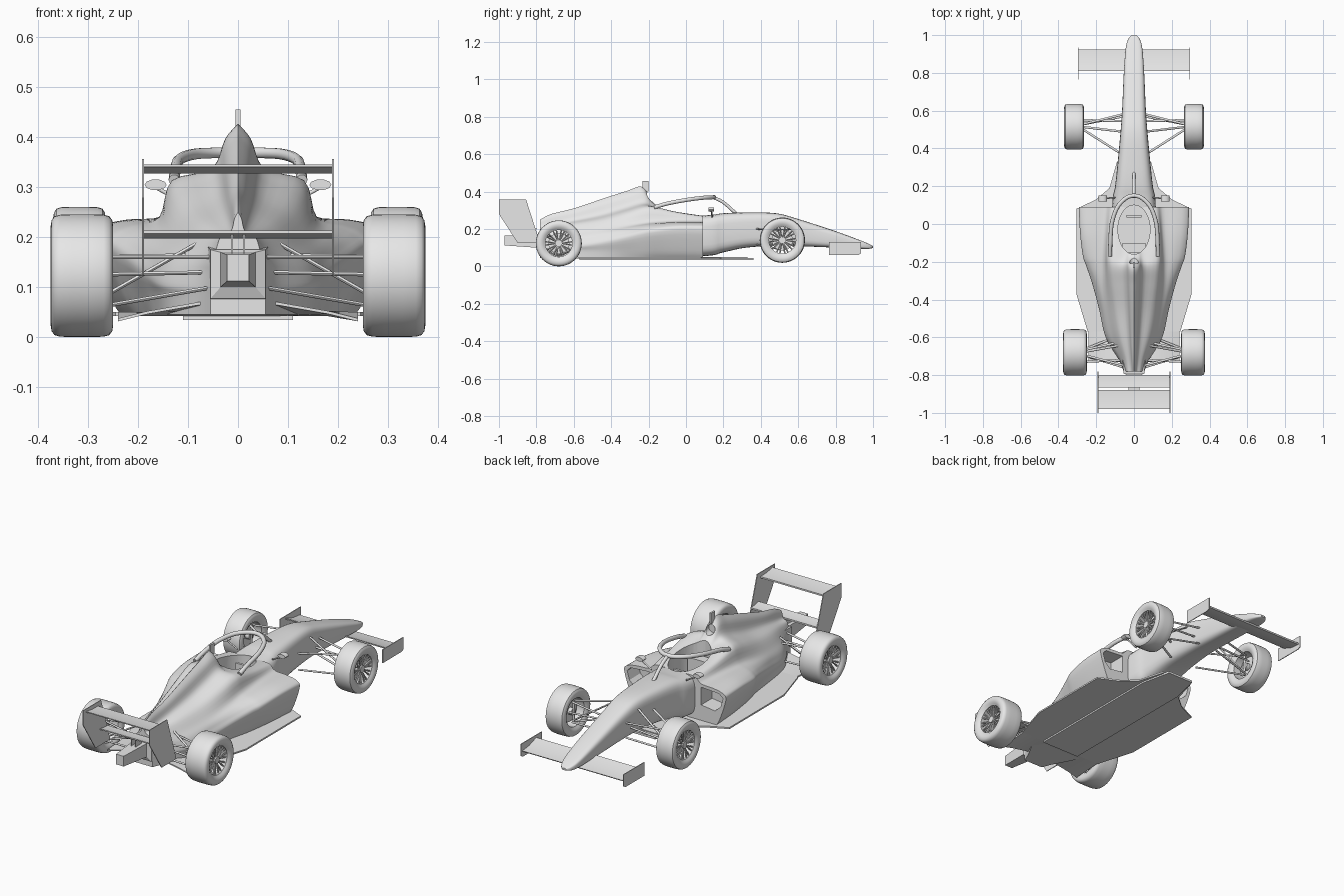
import bpy, bmesh, math
from mathutils import Vector

grey = bpy.data.materials.new("light_grey")
grey.diffuse_color = (0.8, 0.8, 0.8, 1)


def finish(name, bm, angle=40):
    bmesh.ops.recalc_face_normals(bm, faces=bm.faces)
    me = bpy.data.meshes.new(name)
    bm.to_mesh(me)
    bm.free()
    me.materials.append(grey)
    ob = bpy.data.objects.new(name, me)
    bpy.context.collection.objects.link(ob)
    shade(ob, angle)
    return ob


def activate(ob):
    bpy.ops.object.select_all(action='DESELECT')
    ob.select_set(True)
    bpy.context.view_layer.objects.active = ob


def shade(ob, angle=40):
    activate(ob)
    bpy.ops.object.shade_smooth_by_angle(angle=math.radians(angle))


def add_loft(bm, rings, loop=False):
    vs = [[bm.verts.new(p) for p in r] for r in rings]
    n = len(vs[0])
    for a, b in zip(vs, vs[1:] + vs[:1] if loop else vs[1:]):
        for i in range(n):
            bm.faces.new((a[i], a[(i + 1) % n], b[(i + 1) % n], b[i]))
    if not loop:
        bm.faces.new(vs[0])
        bm.faces.new(vs[-1])


def loft(name, rings, loop=False, angle=40):
    bm = bmesh.new()
    add_loft(bm, rings, loop)
    return finish(name, bm, angle)


def spline(pts, n):
    """Smooth curve through tuples of any length."""
    out = []
    for i in range(len(pts) - 1):
        p0, p1, p2 = pts[max(i - 1, 0)], pts[i], pts[i + 1]
        p3 = pts[min(i + 2, len(pts) - 1)]
        for k in range(n):
            t = k / n
            out.append(tuple(0.5 * (2 * b + (c - a) * t + (2 * a - 5 * b + 4 * c - d) * t * t
                                    + (3 * b - a - 3 * c + d) * t ** 3)
                             for a, b, c, d in zip(p0, p1, p2, p3)))
    return out + [tuple(pts[-1])]


def prism(name, pts, axis, a, b):
    def put(p, h):
        q = list(p)
        q.insert(axis, h)
        return q
    return loft(name, [[put(p, a) for p in pts], [put(p, b) for p in pts]], angle=30)


def box(name, x0, x1, y0, y1, z0, z1):
    return prism(name, [(x0, y0), (x1, y0), (x1, y1), (x0, y1)], 2, z0, z1)


def add_tube(bm, pts, r, seg=10, flat=1.0):
    pts = [Vector(p) for p in pts]
    rings = []
    for i, p in enumerate(pts):
        q = (pts[min(i + 1, len(pts) - 1)] - pts[max(i - 1, 0)]).to_track_quat('Z', 'Y')
        rings.append([p + q @ Vector((r * math.cos(a), r * flat * math.sin(a), 0))
                      for a in (2 * math.pi * k / seg for k in range(seg))])
    add_loft(bm, rings)


def tubes(name, paths, r, flat=1.0):
    bm = bmesh.new()
    for p in paths:
        add_tube(bm, p, r, 10, flat)
    return finish(name, bm)


def cut(ob, cutter):
    m = ob.modifiers.new("cut", 'BOOLEAN')
    m.operation, m.solver, m.object = 'DIFFERENCE', 'EXACT', cutter
    activate(ob)
    bpy.ops.object.modifier_apply(modifier=m.name)
    shade(ob)


# Engine cover and sidepods: y, crest, shoulder w/z, waist w/z, pod w/z, base w
hull_stations = [
    (-0.78, 0.25, 0.035, 0.20, 0.045, 0.17, 0.055, 0.14, 0.055),
    (-0.72, 0.28, 0.045, 0.205, 0.065, 0.17, 0.08, 0.14, 0.08),
    (-0.60, 0.31, 0.075, 0.225, 0.11, 0.18, 0.15, 0.145, 0.14),
    (-0.45, 0.36, 0.10, 0.25, 0.14, 0.20, 0.185, 0.165, 0.165),
    (-0.32, 0.402, 0.12, 0.285, 0.155, 0.222, 0.22, 0.19, 0.18),
    (-0.23, 0.424, 0.13, 0.31, 0.158, 0.235, 0.25, 0.21, 0.20),
    (-0.17, 0.335, 0.132, 0.312, 0.158, 0.24, 0.27, 0.22, 0.21),
    (-0.05, 0.29, 0.128, 0.288, 0.155, 0.242, 0.285, 0.232, 0.225),
    (0.09, 0.275, 0.115, 0.268, 0.15, 0.24, 0.292, 0.232, 0.235),
]
rings = []
for y, zc, ws, zs, wn, zn, wp, zp, wl in spline(hull_stations, 6):
    d = zc - zs
    half = spline([(0, zc), (0.2 * ws, zc - 0.25 * d), (0.4 * ws, zc - 0.75 * d), (ws, zs),
                   (wn, zn), (0.5 * (wn + wp), zp + 0.3 * (zn - zp)), (0.94 * wp, zp - 0.01),
                   (wp, zp - 0.04), (0.4 * wp + 0.6 * wl, 0.085), (wl, 0.045)], 4)
    rings.append([(x, y, z) for x, z in half] + [(-x, y, z) for x, z in half[:0:-1]])
hull = loft("engine_cover_and_sidepods", rings)

# Nose and tub: y, half width, top, bottom
tub_stations = [(-0.26, 0.12, 0.25, 0.05), (0.10, 0.115, 0.272, 0.055), (0.20, 0.10, 0.284, 0.075),
                (0.32, 0.087, 0.288, 0.10), (0.48, 0.072, 0.284, 0.11), (0.60, 0.063, 0.253, 0.108),
                (0.80, 0.054, 0.188, 0.10), (0.93, 0.044, 0.14, 0.094), (0.98, 0.03, 0.119, 0.094),
                (1.0, 0.012, 0.109, 0.099)]
rings = []
for y, w, zt, zb in spline(tub_stations, 5):
    ring = []
    for k in range(32):
        c, s = math.cos(k * math.pi / 16), math.sin(k * math.pi / 16)
        ring.append((math.copysign(w * abs(c) ** 0.5, c), y,
                     (zt + zb) / 2 + math.copysign((zt - zb) / 2 * abs(s) ** 0.5, s)))
    rings.append(ring)
tub = loft("nose_and_tub", rings)

# Openings: cockpit, sidepod intakes and roll hoop intake
oval = [(0.085 * math.cos(a), -0.03 + 0.13 * math.sin(a))
        for a in (math.pi * k / 20 for k in range(40))]
cutters = [prism("cockpit_cutter", oval, 2, 0.12, 0.5)]
cut(tub, cutters[0])
cut(hull, cutters[0])
for s in (1, -1):
    outline = [(0.15, 0.13), (0.23, 0.12), (0.262, 0.15), (0.275, 0.195), (0.255, 0.215), (0.15, 0.222)]
    c = prism("intake_cutter", [(s * x, z) for x, z in outline], 1, 0.0, 0.2)
    cutters.append(c)
    cut(hull, c)
hoop = [(0.024 * math.cos(k * math.pi / 8), 0.37 + 0.024 * math.sin(k * math.pi / 8)) for k in range(16)]
cutters.append(prism("hoop_intake_cutter", hoop, 1, -0.222, -0.1))
cut(hull, cutters[-1])
for c in cutters:
    bpy.data.objects.remove(c)

# Cockpit fittings, camera mast and halo
box("camera_mast", -0.005, 0.005, -0.232, -0.2, 0.40, 0.456)
box("seat_back", -0.06, 0.06, -0.15, -0.10, 0.12, 0.25)
box("steering_wheel", -0.04, 0.04, 0.035, 0.047, 0.20, 0.25)
arm = [(0.128, -0.17, 0.315), (0.125, -0.1, 0.336), (0.118, 0.0, 0.355), (0.09, 0.085, 0.366)]
hoop = arm + [(0.045, 0.135, 0.369), (0, 0.15, 0.37)]
hoop += [(-x, y, z) for x, y, z in hoop[-2::-1]]
tubes("halo", [spline(hoop, 5)], 0.011)
tubes("halo_pillar", [spline([(0, 0.145, 0.369), (0, 0.2, 0.342), (0, 0.27, 0.28)], 5)], 0.009)

# Floor, plank and diffuser
edge = [(0.09, 0.33), (0.13, 0.19), (0.20, 0.13), (0.305, 0.08), (0.305, -0.37), (0.245, -0.57)]
prism("floor", edge + [(-x, y) for x, y in edge[::-1]], 2, 0.042, 0.05)
plank = [(0.075, 0.36), (0.11, 0.2), (0.11, -0.57)]
prism("plank", plank + [(-x, y) for x, y in plank[::-1]], 2, 0.034, 0.045)
rings = []
for x in (-0.24, -0.18, -0.08, 0.08, 0.18, 0.24):
    up = 0.07 - 0.35 * max(abs(x) - 0.08, 0) ** 1.3
    rings.append([(x, -0.57, 0.042), (x, -0.73, up - 0.006), (x, -0.73, up), (x, -0.57, 0.05)])
loft("diffuser", rings)

# Gearbox and rear crash structure
loft("crash_structure", [[(sx * w, y, z) for sx, z in ((1, a), (1, b), (-1, b), (-1, a))]
                         for y, w, a, b in ((-0.6, 0.07, 0.06, 0.19), (-0.79, 0.055, 0.077, 0.175),
                                            (-0.80, 0.035, 0.10, 0.17), (-0.97, 0.022, 0.112, 0.165))],
     angle=20)

# Rear wing
prism("rear_wing_flap", [(-0.98, 0.346), (-0.93, 0.337), (-0.88, 0.336), (-0.88, 0.328),
                         (-0.93, 0.328), (-0.98, 0.341)], 0, -0.19, 0.19)
prism("rear_wing_beam", [(-0.865, 0.213), (-0.83, 0.206), (-0.80, 0.205), (-0.80, 0.197),
                         (-0.83, 0.197), (-0.865, 0.207)], 0, -0.19, 0.19)
for s in (1, -1):
    plate = [(-1.0, 0.357), (-0.855, 0.357), (-0.78, 0.125), (-0.90, 0.125), (-1.0, 0.28)]
    prism("rear_endplate", plate, 0, s * 0.188, s * 0.192)
    box("wing_pylon", s * 0.01, s * 0.014, -0.86, -0.81, 0.15, 0.205)

# Front wing
prism("front_wing", [(0.925, 0.092), (0.87, 0.098), (0.81, 0.118), (0.81, 0.112), (0.87, 0.09),
                     (0.92, 0.086)], 0, -0.295, 0.295)
for s in (1, -1):
    prism("front_endplate", [(0.765, 0.13), (0.935, 0.13), (0.935, 0.068), (0.92, 0.06), (0.765, 0.06)],
          0, s * 0.293, s * 0.297)


# Wheels: tyre with rim barrel, then spokes, hub and brake disc
def wheel(end, s, y, z, x0, x1, r):
    mid, h = (x0 + x1) / 2, (x1 - x0) / 2
    side = [(0.80, 0.072), (0.88, 0.08), (0.97, 0.088), (1.0, 0.1), (0.97, r - 0.012),
            (0.88, r - 0.004), (0.70, r - 0.001), (0.3, r)]
    prof = side + [(-a, b) for a, b in side[::-1]]
    circ = [(math.cos(k * math.pi / 24), math.sin(k * math.pi / 24)) for k in range(48)]
    loft(end + "_tyre", [[(s * (mid + a * h), y + b * c, z + b * d) for c, d in circ] for a, b in prof],
         loop=True)
    bm = bmesh.new()
    xs = s * (mid + 0.55 * h)
    for k in range(10):
        a = k * math.pi / 5
        for off in (-0.13, 0.13):
            add_tube(bm, [(xs, y + 0.015 * math.cos(a), z + 0.015 * math.sin(a)),
                          (xs + s * 0.008, y + 0.074 * math.cos(a + off), z + 0.074 * math.sin(a + off))],
                     0.004, 6)
    add_tube(bm, [(s * (mid - 0.6 * h), y, z), (s * (mid + 0.72 * h), y, z)], 0.018, 20)
    add_tube(bm, [(s * (mid - 0.2 * h), y, z), (s * mid, y, z)], 0.056, 32)
    finish(end + "_rim", bm)


for s in (1, -1):
    wheel("rear", s, -0.68, 0.123, 0.25, 0.375, 0.123)
    wheel("front", s, 0.515, 0.14, 0.265, 0.37, 0.121)

    # Suspension links
    front = [((0.06, 0.58, 0.20), (0.285, 0.525, 0.195)), ((0.08, 0.38, 0.20), (0.285, 0.51, 0.195)),
             ((0.055, 0.57, 0.118), (0.285, 0.525, 0.09)), ((0.08, 0.38, 0.115), (0.285, 0.51, 0.09)),
             ((0.07, 0.49, 0.24), (0.28, 0.515, 0.10)), ((0.06, 0.545, 0.165), (0.285, 0.55, 0.15)),
             ((0.285, 0.515, 0.085), (0.285, 0.515, 0.2))]
    rear = [((0.05, -0.62, 0.165), (0.28, -0.67, 0.16)), ((0.05, -0.75, 0.16), (0.28, -0.69, 0.16)),
            ((0.05, -0.58, 0.10), (0.28, -0.67, 0.06)), ((0.05, -0.76, 0.10), (0.28, -0.69, 0.06)),
            ((0.05, -0.72, 0.13), (0.28, -0.73, 0.125)), ((0.06, -0.64, 0.20), (0.28, -0.68, 0.075)),
            ((0.28, -0.68, 0.055), (0.28, -0.68, 0.17))]
    for name, links in (("front_suspension", front), ("rear_suspension", rear)):
        tubes(name, [[(s * x, y, z) for x, y, z in link] for link in links], 0.006, 0.7)

    # Mirrors
    tubes("mirror_stalk", [[(s * 0.10, 0.14, 0.265), (s * 0.165, 0.135, 0.30)]], 0.004)
    tubes("mirror", [[(s * 0.165, 0.12, 0.305), (s * 0.165, 0.135, 0.305), (s * 0.165, 0.15, 0.305)]],
          0.022, 0.5)
